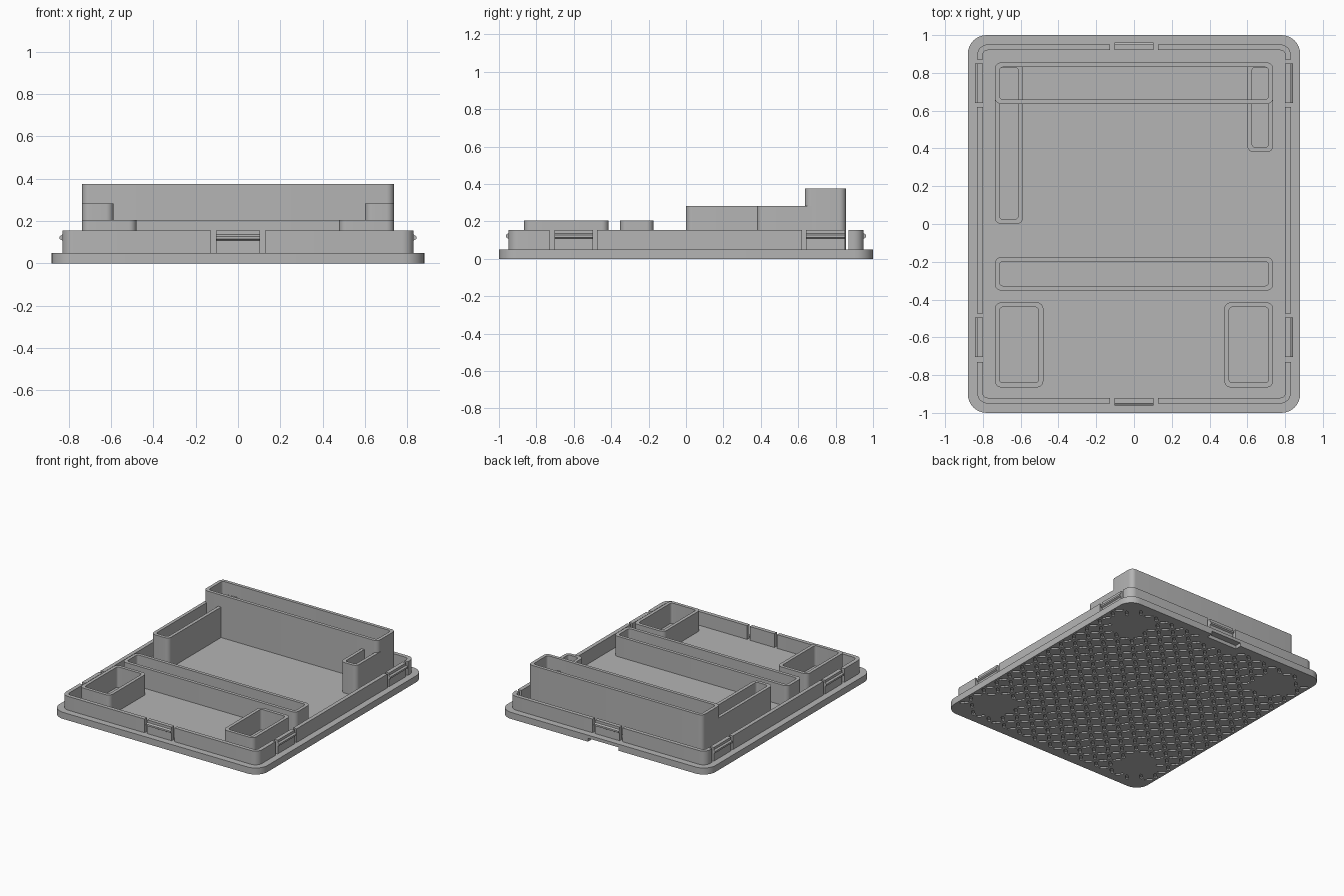
import bpy, bmesh, math
from mathutils import Vector, Matrix

cube = bpy.data.objects.get("Cube")
if cube:
    bpy.data.objects.remove(cube, do_unlink=True)

# Single grey plastic
GREY = (0.46, 0.46, 0.46, 1)
grey = bpy.data.materials.new("grey plastic")
grey.use_nodes = True
grey.diffuse_color = GREY
grey.node_tree.nodes["Principled BSDF"].inputs["Base Color"].default_value = GREY

BASE = 0.05      # plate thickness
LIP_TOP = 0.155
WALL = 0.03


def finish(bm, name):
    bmesh.ops.recalc_face_normals(bm, faces=bm.faces)
    mesh = bpy.data.meshes.new(name)
    bm.to_mesh(mesh)
    bm.free()
    mesh.materials.append(grey)
    ob = bpy.data.objects.new(name, mesh)
    bpy.context.collection.objects.link(ob)
    return ob


def smooth(ob):
    bpy.ops.object.select_all(action='DESELECT')
    ob.select_set(True)
    bpy.context.view_layer.objects.active = ob
    bpy.ops.object.shade_smooth_by_angle(angle=math.radians(30))


def arc(cx, cy, r, start, steps=8):
    return [(cx + r * math.cos(start + math.pi / 2 * i / steps),
             cy + r * math.sin(start + math.pi / 2 * i / steps)) for i in range(steps + 1)]


def rounded(x0, x1, y0, y1, r):
    corners = [(x1 - r, y1 - r), (x0 + r, y1 - r), (x0 + r, y0 + r), (x1 - r, y0 + r)]
    return [p for i, (cx, cy) in enumerate(corners) for p in arc(cx, cy, r, i * math.pi / 2)]


def prism(bm, outline, z0, z1):
    low = [bm.verts.new((x, y, z0)) for x, y in outline]
    high = [bm.verts.new((x, y, z1)) for x, y in outline]
    bm.faces.new(low)
    bm.faces.new(high)
    n = len(outline)
    for i in range(n):
        j = (i + 1) % n
        bm.faces.new((low[i], low[j], high[j], high[i]))


def tray(name, x0, x1, y0, y1, top):
    """Open rounded compartment with a thin wall."""
    bm = bmesh.new()
    r, t = 0.035, 0.025
    outer = rounded(x0, x1, y0, y1, r)
    inner = rounded(x0 + t, x1 - t, y0 + t, y1 - t, r - t + 0.008)
    loops = [[bm.verts.new((x, y, z)) for x, y in line]
             for line, z in ((outer, BASE), (outer, top), (inner, top), (inner, BASE))]
    n = len(outer)
    for a in range(4):
        for i in range(n):
            j, b = (i + 1) % n, (a + 1) % 4
            bm.faces.new((loops[a][i], loops[a][j], loops[b][j], loops[b][i]))
    smooth(finish(bm, name))


# Base plate
bm = bmesh.new()
prism(bm, rounded(-0.88, 0.88, -1, 1, 0.1), 0, BASE)
plate = finish(bm, "base_plate")

# Grip pockets under the plate, leaving four round pads and the rim plain
bm = bmesh.new()
pitch, half, wide = 0.07, 0.034, 0.01
bar = [(-half, 0), (-half + wide, -wide), (half - wide, -wide),
       (half, 0), (half - wide, wide), (-half + wide, wide)]
for i in range(-12, 13):
    for j in range(-13, 14):
        x, y = i * pitch, j * pitch
        near_pad = math.hypot(abs(x) - 0.64, abs(y) - 0.73) < 0.14
        near_notch = y > 0.88 and abs(x) < 0.18
        near_corner = abs(x) > 0.75 and abs(y) > 0.88
        if near_pad or near_notch or near_corner:
            continue
        turn = Matrix.Rotation(math.pi / 4 * (1 if (i + j) % 2 else -1), 2)
        prism(bm, [Vector((x, y)) + turn @ Vector(p) for p in bar], -0.01, 0.014)
# Finger notch below the back edge
prism(bm, [(-0.13, 0.95), (0.13, 0.95), (0.13, 1.05), (-0.13, 1.05)], -0.01, 0.026)
cutter = finish(bm, "grip_cutter")
cutter.hide_render = True
cut = plate.modifiers.new("grip", 'BOOLEAN')
cut.operation = 'DIFFERENCE'
cut.solver = 'EXACT'
cut.object = cutter
bpy.context.view_layer.objects.active = plate
bpy.ops.object.modifier_apply(modifier=cut.name)
bpy.data.objects.remove(cutter, do_unlink=True)
smooth(plate)

# Upright lip: four corner pieces and two long side pieces
LX, LY, LR = 0.83, 0.95, 0.055
for sx, side in ((1, "left"), (-1, "right")):
    for sy, end, stop in ((1, "back", 0.87), (-1, "front", 0.73)):
        outer = [(LX, stop)] + arc(LX - LR, LY - LR, LR, 0) + [(0.127, LY)]
        inner = [(LX - WALL, stop)] + arc(LX - LR, LY - LR, LR - WALL, 0) + [(0.127, LY - WALL)]
        bm = bmesh.new()
        prism(bm, [(x * sx, y * sy) for x, y in outer + inner[::-1]], BASE, LIP_TOP)
        smooth(finish(bm, f"lip_{end}_{side}"))
    bm = bmesh.new()
    a, b = LX * sx, (LX - WALL) * sx
    prism(bm, [(a, -0.475), (a, 0.62), (b, 0.62), (b, -0.475)], BASE, LIP_TOP)
    finish(bm, f"lip_side_{side}")


def clip(name, x, y, angle):
    """Snap tab with a small outward ridge; local +x points outward."""
    profile = [(-WALL, BASE), (0, BASE), (0, 0.108), (0.012, 0.115),
               (0.012, 0.128), (0, 0.136), (0, LIP_TOP), (-WALL, LIP_TOP)]
    bm = bmesh.new()
    prism(bm, profile, -0.104, 0.104)
    # Stand the profile up, so its second axis becomes height
    bmesh.ops.rotate(bm, verts=bm.verts, matrix=Matrix.Rotation(math.pi / 2, 3, 'X'))
    bmesh.ops.rotate(bm, verts=bm.verts, matrix=Matrix.Rotation(angle, 3, 'Z'))
    bmesh.ops.translate(bm, verts=bm.verts, vec=(x, y, 0))
    finish(bm, name)


# Snap clips
for y, end in ((0.745, "back"), (-0.6, "front")):
    clip(f"clip_{end}_left", LX, y, 0)
    clip(f"clip_{end}_right", -LX, y, math.pi)
clip("clip_back_middle", 0, LY, math.pi / 2)
clip("clip_front_middle", 0, -LY, -math.pi / 2)

# Compartments
EDGE = 0.737
tray("tall_back_tray", -EDGE, EDGE, 0.635, 0.855, 0.375)
tray("long_side_tray", -EDGE, -0.588, 0, 0.854, 0.283)
tray("short_side_tray", 0.6, EDGE, 0.38, 0.854, 0.283)
tray("middle_tray", -EDGE, EDGE, -0.352, -0.175, 0.205)
tray("front_right_tray", -EDGE, -0.48, -0.865, -0.415, 0.205)
tray("front_left_tray", 0.478, EDGE, -0.865, -0.415, 0.205)
